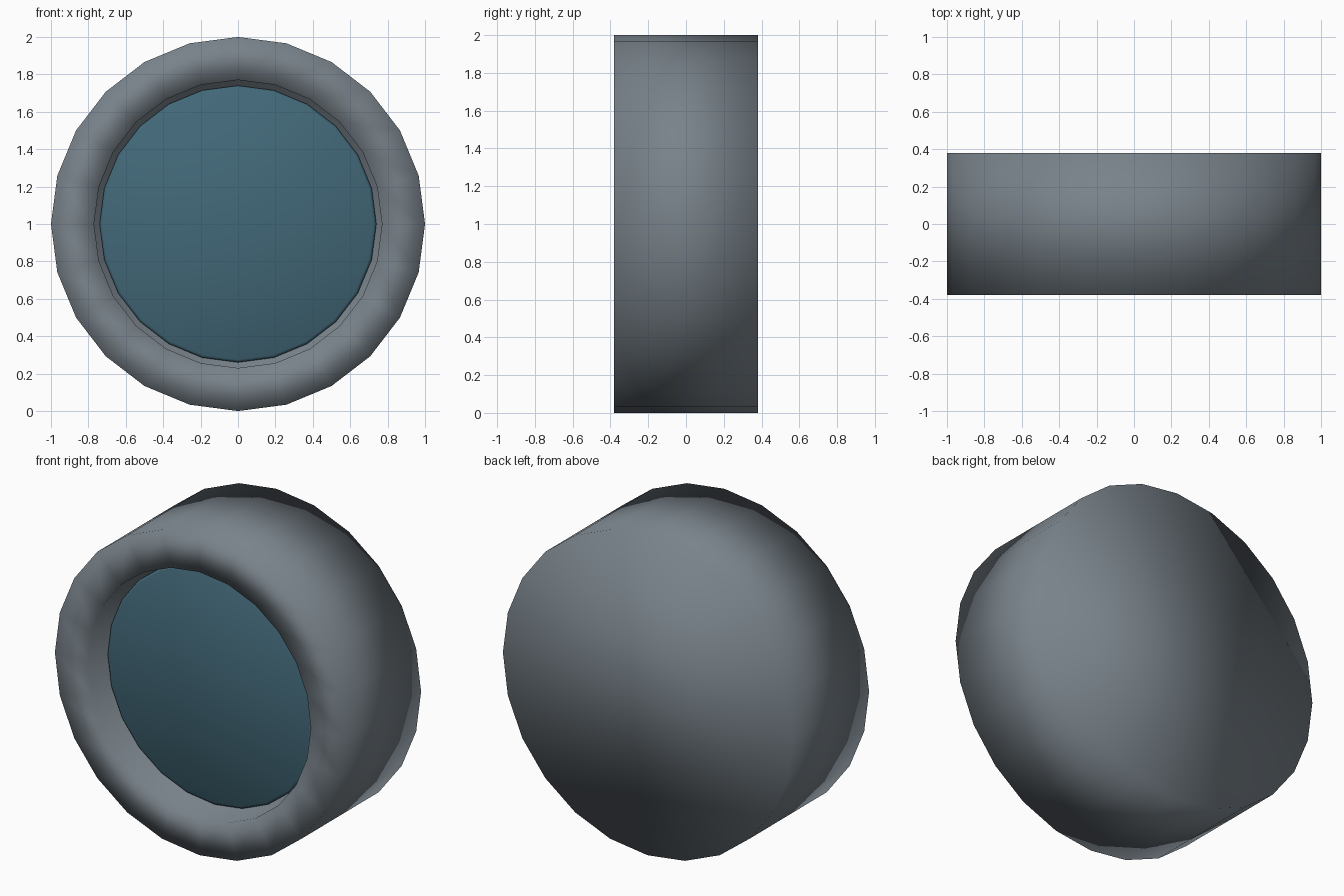
import bpy
import math

SIDES = 24

cube = bpy.data.objects.get("Cube")
if cube:
    bpy.data.objects.remove(cube, do_unlink=True)


def make_material(name, rgb):
    mat = bpy.data.materials.new(name)
    mat.use_nodes = True
    mat.diffuse_color = (*rgb, 1)
    mat.node_tree.nodes["Principled BSDF"].inputs["Base Color"].default_value = (*rgb, 1)
    return mat


def make_lathe(name, profile, mat):
    """Turn a (radius, y) profile about the y axis and close both ends."""
    verts, faces = [], []
    for radius, y in profile:
        for i in range(SIDES):
            a = math.tau * i / SIDES
            verts.append((radius * math.cos(a), y, 1 + radius * math.sin(a)))
    for ring in range(len(profile) - 1):
        for i in range(SIDES):
            j = (i + 1) % SIDES
            lo, hi = ring * SIDES, (ring + 1) * SIDES
            faces.append((lo + i, lo + j, hi + j, hi + i))
    last = (len(profile) - 1) * SIDES
    faces.append(tuple(reversed(range(SIDES))))
    faces.append(tuple(range(last, last + SIDES)))
    mesh = bpy.data.meshes.new(name)
    mesh.from_pydata(verts, [], faces)
    mesh.materials.append(mat)
    mesh.shade_smooth()
    mesh.validate()
    obj = bpy.data.objects.new(name, mesh)
    bpy.context.collection.objects.link(obj)
    return obj


grey = make_material("slate grey", (0.19, 0.225, 0.255))
teal = make_material("dark teal", (0.055, 0.14, 0.19))

# Housing: back cap, outer wall, flat rim, recess wall and recess floor
make_lathe("housing", [(1, 0.38), (1, -0.38), (0.77, -0.38), (0.77, -0.22)], grey)

# Lens: disc with a slightly rounded edge, seated in the recess
make_lathe("lens", [(0.74, -0.21), (0.74, -0.23), (0.725, -0.24)], teal)
